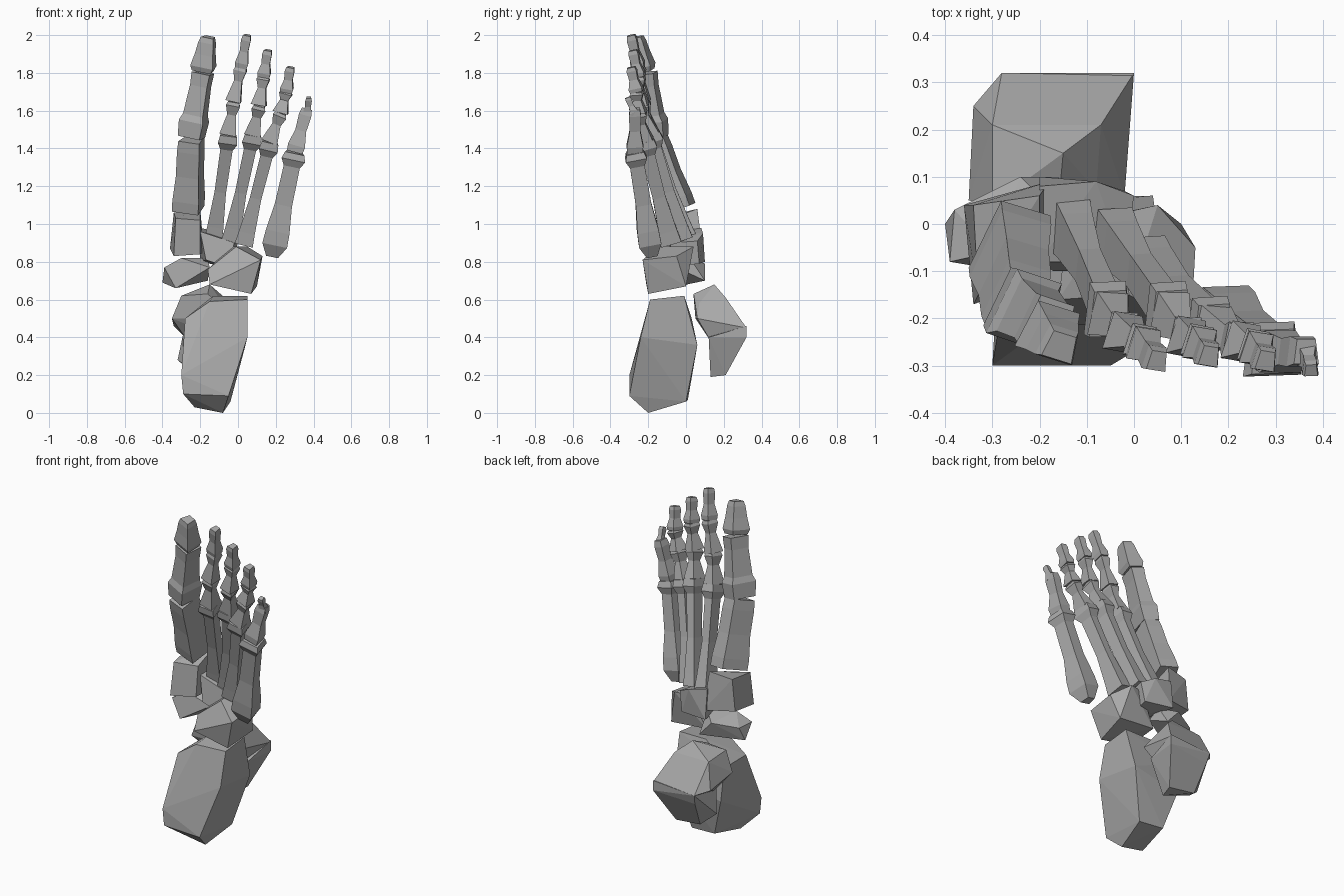
import bpy
import bmesh
from mathutils import Vector

if "Cube" in bpy.data.objects:
    bpy.data.objects.remove(bpy.data.objects["Cube"], do_unlink=True)

COLOUR = (0.4, 0.4, 0.4, 1)
bone_grey = bpy.data.materials.new("bone_grey")
bone_grey.use_nodes = True
bone_grey.diffuse_color = COLOUR
bone_grey.node_tree.nodes["Principled BSDF"].inputs["Base Color"].default_value = COLOUR


def finish(name, bm):
    """Turn the bmesh into a flat shaded object."""
    bmesh.ops.recalc_face_normals(bm, faces=bm.faces)
    mesh = bpy.data.meshes.new(name)
    bm.to_mesh(mesh)
    bm.free()
    mesh.materials.append(bone_grey)
    bpy.context.collection.objects.link(bpy.data.objects.new(name, mesh))


def block(name, *points):
    """Chunky faceted bone: the convex hull of its corner points."""
    bm = bmesh.new()
    verts = [bm.verts.new(p) for p in points]
    result = bmesh.ops.convex_hull(bm, input=verts)
    inner = {g for g in result["geom_interior"] if isinstance(g, bmesh.types.BMVert)}
    bmesh.ops.delete(bm, geom=list(inner), context="VERTS")
    bmesh.ops.dissolve_limit(bm, angle_limit=0.06, verts=bm.verts, edges=bm.edges)
    finish(name, bm)


def long_bone(name, start, end, width, depth, profile, turn=0):
    """Four sided shaft; profile holds (position, scale), turn rolls it about its axis."""
    start, end = Vector(start), Vector(end)
    along = (end - start).normalized()
    side = Vector((1, -turn, 0))
    side = (side - along * along.dot(side)).normalized()
    back = along.cross(side)
    section = ((-1, -1), (1, -1), (0.75, 1), (-0.75, 1))
    bm = bmesh.new()
    rings = []
    for t, scale in profile:
        centre = start.lerp(end, t)
        rings.append([bm.verts.new(centre + side * width * scale * u + back * depth * scale * v)
                      for u, v in section])
    for low, high in zip(rings, rings[1:]):
        for i in range(len(section)):
            j = (i + 1) % len(section)
            bm.faces.new((low[i], low[j], high[j], high[i]))
    bm.faces.new(rings[0])
    bm.faces.new(rings[-1])
    finish(name, bm)


# Heel, and ankle bone in two parts
block("heel_bone",
      (-.23, -.2, .03), (-.08, -.2, 0), (-.04, 0, .06), (-.2, .01, .07),
      (-.3, -.3, .2), (-.29, -.3, .1), (-.05, -.3, .09), (.05, -.24, .4),
      (.05, -.19, .6), (.05, -.01, .62), (-.13, -.01, .62), (-.15, -.19, .59),
      (-.28, -.18, .5), (-.28, .03, .5), (-.27, .05, .3), (.04, .06, .36))
block("ankle_bone_upper",
      (-.35, .05, .5), (-.3, .04, .62), (-.16, .04, .63), (-.08, .07, .58),
      (-.02, .06, .5), (-.15, .15, .68), (-.07, .21, .61), (-.3, .21, .61),
      (-.34, .25, .46), (-.28, .32, .44), (0, .32, .45), (-.03, .25, .52),
      (-.05, .13, .38), (-.28, .13, .4))
block("ankle_bone_lower",
      (0, .32, .46), (0, .32, .4), (-.28, .32, .44), (-.27, .3, .38),
      (-.32, .16, .28), (-.29, .13, .26), (-.1, .13, .19), (-.08, .21, .2),
      (-.25, .22, .22), (-.02, .12, .4), (-.29, .12, .42))

# Midfoot blocks
block("outer_midfoot_bone",
      (-.15, -.21, .68), (.07, -.2, .63), (.1, 0, .67), (-.14, 0, .69),
      (.12, -.23, .81), (.13, -.05, .83), (-.01, -.15, .88), (.05, .04, .88),
      (-.16, -.16, .76), (-.04, .02, .88))
block("inner_ankle_bone",
      (-.4, 0, .69), (-.39, -.08, .77), (-.33, -.09, .66), (-.27, .03, .72),
      (-.16, .1, .7), (-.24, .1, .79), (-.3, -.06, .82), (-.16, .02, .82),
      (-.15, -.05, .77), (-.38, .03, .77))
block("inner_midfoot_bone",
      (-.36, .04, .87), (-.34, -.17, .83), (-.2, -.12, .84), (-.18, .09, .85),
      (-.34, .04, 1.06), (-.33, -.15, 1.03), (-.2, -.1, 1.02), (-.2, .06, 1.08))
block("central_midfoot_bone",
      (-.17, -.1, .81), (-.05, -.1, .77), (-.02, .07, .79), (-.2, .1, .8),
      (-.2, -.08, .96), (-.02, -.08, .9), (0, .06, .91), (-.08, .09, .95),
      (-.2, .08, .98))

# Shared lengthwise shapes of the long bones
SHAFT = ((0, 1.2), (.12, 1.05), (.45, .75), (.86, .8), (.93, 1.25), (1, 1.1))
OUTER_SHAFT = ((0, .55), (.12, 1.15), (.25, 1.1), (.5, .8), (.87, .75), (.94, 1.1), (1, .9))
FINGER = ((0, 1.25), (.15, 1.1), (.6, .65), (.9, 1.05), (1, .85))
TIP = ((0, 1), (.15, 1.1), (.5, .7), (.85, .8), (1, .65))

# Big toe, rolled outwards
BIG_SHAFT = ((0, 1), (.15, 1), (.5, .86), (.85, .85), (1, .8))
BIG_FINGER = ((0, .9), (.25, 1), (.35, .82), (.8, .7), (1, .75))
BIG_TIP = ((0, .75), (.15, .9), (.5, .72), (.85, .6), (1, .48))
ROLL = .35
long_bone("big_toe_shaft", (-.255, -.04, 1.08), (-.24, -.17, 1.45), .073, .082, BIG_SHAFT, ROLL)
long_bone("big_toe_lower", (-.24, -.17, 1.46), (-.18, -.215, 1.8), .068, .075, BIG_FINGER, ROLL)
long_bone("big_toe_tip", (-.18, -.22, 1.81), (-.155, -.26, 1.99), .07, .06, BIG_TIP, ROLL)

# Middle three toes: base, knuckle, two joints and tip
MIDDLE_TOES = {
    "second": ((-.13, 0, .93), (-.05, -.19, 1.48), (-.02, -.23, 1.65),
               (.02, -.25, 1.83), (.05, -.29, 2)),
    "third": ((-.04, -.02, .92), (.08, -.19, 1.48), (.115, -.24, 1.63),
              (.14, -.25, 1.78), (.16, -.28, 1.92)),
    "fourth": ((.03, -.08, .9), (.17, -.22, 1.44), (.23, -.25, 1.59),
               (.26, -.26, 1.7), (.28, -.29, 1.83)),
}
for toe, (base, knuckle, joint, upper, tip) in MIDDLE_TOES.items():
    long_bone(toe + "_toe_shaft", base, knuckle, .041, .046, SHAFT)
    long_bone(toe + "_toe_lower", knuckle, joint, .036, .038, FINGER, .1)
    long_bone(toe + "_toe_middle", joint, upper, .033, .033, FINGER, .2)
    long_bone(toe + "_toe_tip", upper, tip, .032, .032, TIP, .2)

# Little toe: broad shaft, tapered middle and hooked tip
long_bone("little_toe_shaft", (.18, -.18, .83), (.3, -.27, 1.38), .058, .052, OUTER_SHAFT)
long_bone("little_toe_lower", (.3, -.27, 1.38), (.365, -.27, 1.61), .042, .04, TIP)
long_bone("little_toe_tip", (.365, -.27, 1.58), (.375, -.31, 1.67), .022, .02, TIP)
